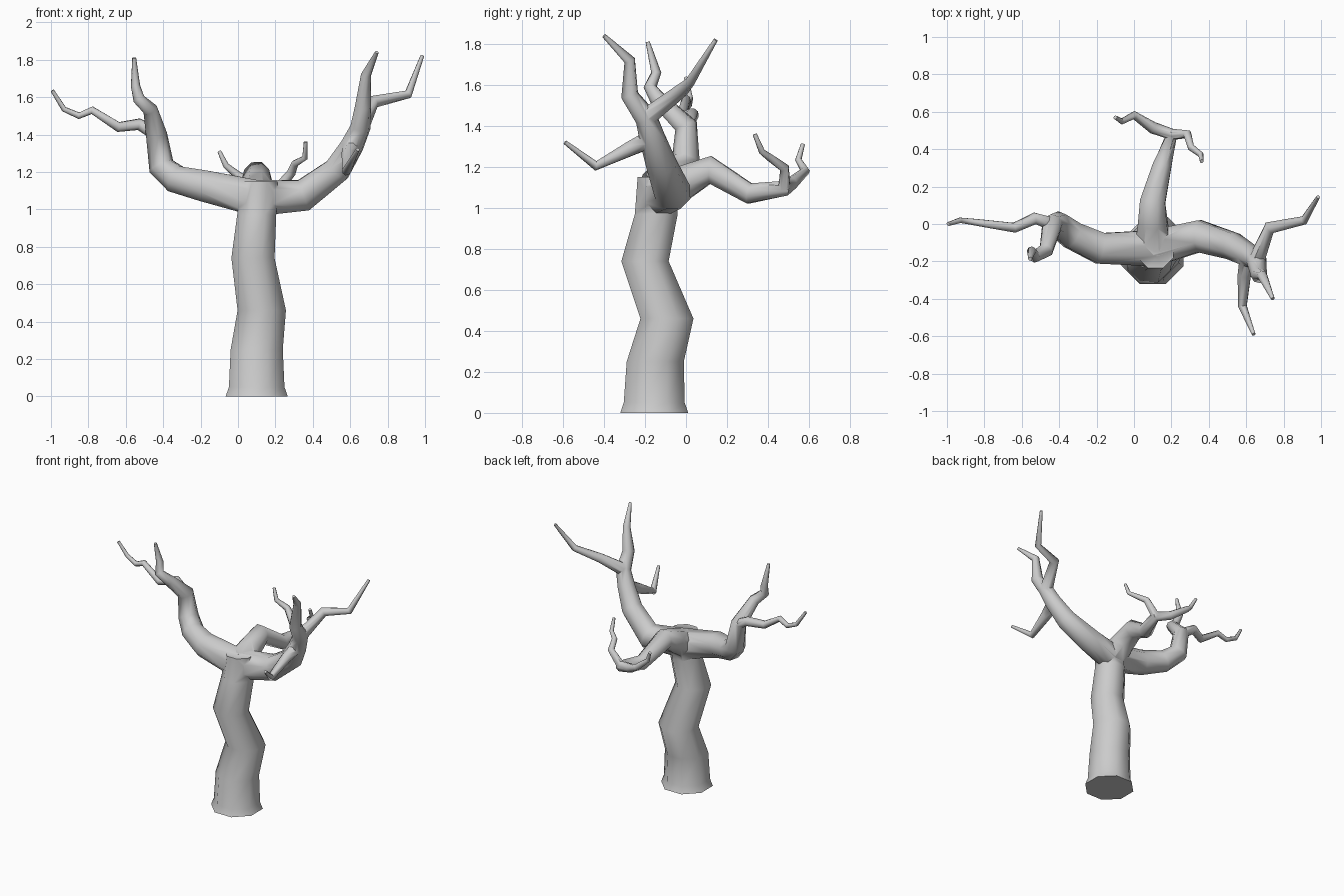
import bpy, bmesh, math
from mathutils import Vector

if "Cube" in bpy.data.objects:
    bpy.data.objects.remove(bpy.data.objects["Cube"])

SIDES = 8
limbs = []


def tube(name, start, path, radius, tip=.01, power=1.0, level=False):
    """Closed crooked tube from start along path, tapering by arc length. Returns its points."""
    P = [Vector(start)] + [Vector(p) for p in path]
    dist = [0.0]
    for a, b in zip(P, P[1:]):
        dist.append(dist[-1] + (b - a).length)
    bm = bmesh.new()
    rings = []
    prev = (P[1] - P[0]).normalized()
    side = prev.orthogonal().normalized()
    for i, p in enumerate(P):
        a = (p - P[i - 1]).normalized() if i else prev
        b = (P[i + 1] - p).normalized() if i < len(P) - 1 else a
        t = (a + b).normalized()
        if level:                       # trunk rings stay level
            t, side = Vector((0, 0, 1)), Vector((1, 0, 0))
        else:
            side = prev.rotation_difference(t) @ side
        prev = t
        up = t.cross(side)
        r = 1.04 * (tip + (radius - tip) * (1 - (dist[i] / dist[-1]) ** power))
        if level and i == 0:            # flared foot
            r *= 1.1
        ring = []
        for k in range(SIDES):
            g = 2 * math.pi * (k + 0.5) / SIDES
            ring.append(bm.verts.new(p + r * (side * math.cos(g) + up * math.sin(g))))
        rings.append(ring)
    for r, s in zip(rings, rings[1:]):
        for k in range(SIDES):
            j = (k + 1) % SIDES
            bm.faces.new((r[k], r[j], s[j], s[k]))
    bm.faces.new(rings[0][::-1])
    bm.faces.new(rings[-1])
    bmesh.ops.recalc_face_normals(bm, faces=bm.faces)
    me = bpy.data.meshes.new(name)
    bm.to_mesh(me)
    bm.free()
    ob = bpy.data.objects.new(name, me)
    bpy.context.collection.objects.link(ob)
    limbs.append(ob)
    return P


# Crooked trunk
foot = Vector((.1, -.155, 0))
tube("trunk", foot, [foot + Vector((0, 0, .05)), (.1, -.15, .25), (.127, -.093, .46),
                     (.08, -.2, .74), (.1, -.145, .97), (.115, -.14, 1.15)], .157, .1, level=True)
crown = (.1, -.13, 1.06)

# Left limb and its side branch
left = tube("left_limb", crown, [(-.18, -.13, 1.125), (-.33, -.06, 1.16), (-.41, 0, 1.23),
                                 (-.436, 0, 1.4), (-.47, -.14, 1.535), (-.53, -.175, 1.59),
                                 (-.548, -.145, 1.66), (-.555, -.187, 1.81)], .1, power=1.3)
tube("left_side_branch", left[4], [(-.53, .03, 1.455), (-.64, -.02, 1.44), (-.78, 0, 1.53),
                                   (-.85, .01, 1.5), (-.93, .02, 1.535), (-.993, 0, 1.635)], .036)

# Right limb and its two branches
right = tube("right_limb", crown, [(.35, -.065, 1.075), (.53, -.12, 1.21), (.61, -.165, 1.34),
                                   (.655, -.195, 1.44), (.668, -.275, 1.55), (.685, -.275, 1.72),
                                   (.742, -.4, 1.84)], .1, power=1.3)
tube("right_side_branch", right[4], [(.725, -.02, 1.575), (.91, .02, 1.615), (.985, .145, 1.82)], .045)
tube("right_front_branch", right[3], [(.59, -.27, 1.29), (.58, -.44, 1.205), (.64, -.59, 1.32)], .045)

# Back limb and its twig
back = tube("back_limb", crown, [(.1, .01, 1.135), (.1, .12, 1.185), (.15, .31, 1.07), (.2, .48, 1.095),
                                 (.1, .515, 1.12), (0, .582, 1.18), (-.065, .548, 1.235),
                                 (-.1, .57, 1.31)], .1, power=.8)
tube("back_twig", back[4], [(.285, .48, 1.195), (.305, .41, 1.245), (.358, .37, 1.275),
                            (.362, .335, 1.36)], .03)

# Merge every limb into the trunk so the forks are one skin
tree = limbs.pop(0)
for ob in limbs:
    m = tree.modifiers.new("join_" + ob.name, 'BOOLEAN')
    m.operation = 'UNION'
    m.solver = 'EXACT'
    m.object = ob
dg = bpy.context.evaluated_depsgraph_get()
mesh = bpy.data.meshes.new_from_object(tree.evaluated_get(dg))
tree.modifiers.clear()
tree.data = mesh
for ob in limbs:
    bpy.data.objects.remove(ob)
tree.name = "tree"

bpy.ops.object.select_all(action='DESELECT')
tree.select_set(True)
bpy.context.view_layer.objects.active = tree
bpy.ops.object.shade_smooth_by_angle(angle=math.radians(60))
